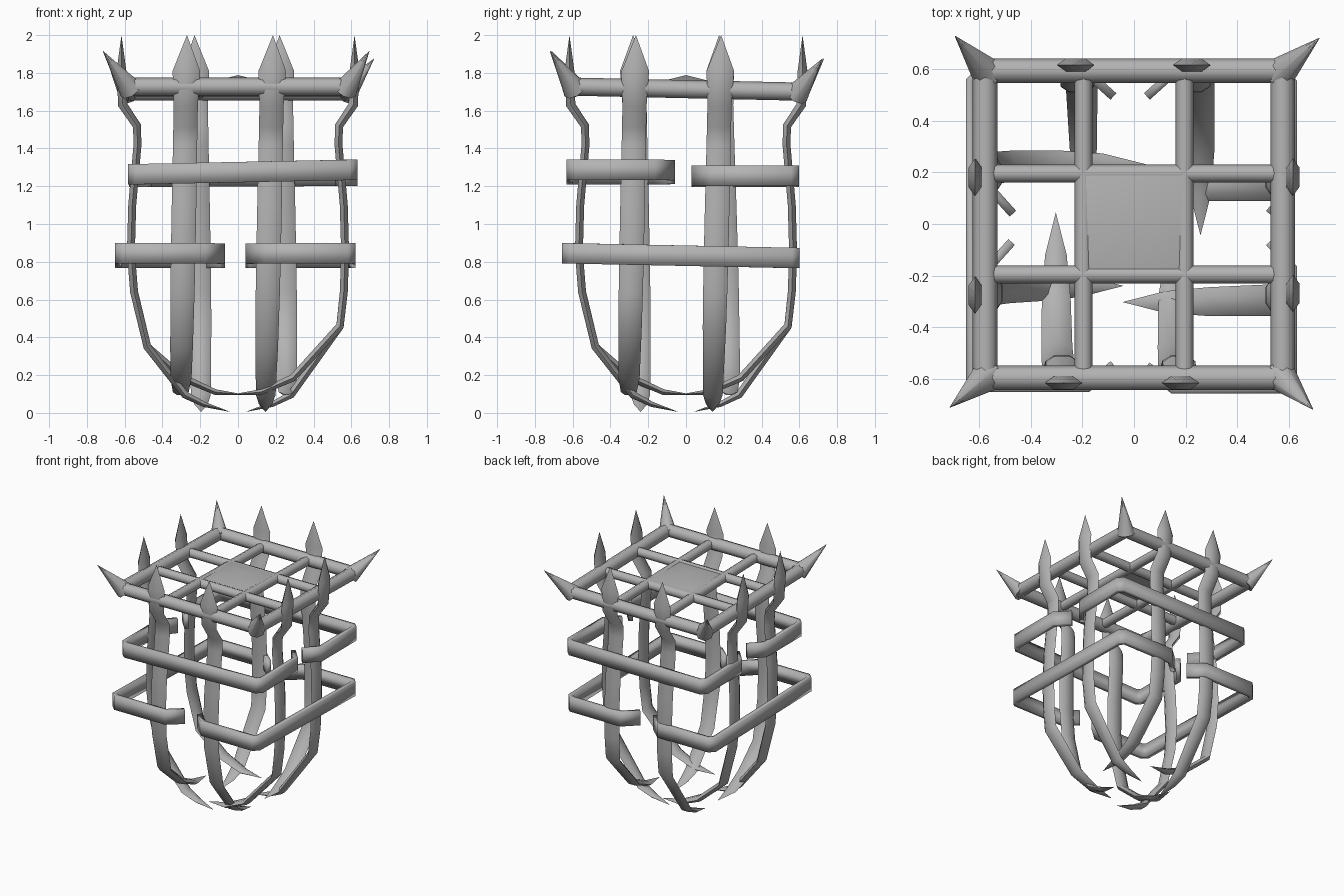
import bpy, bmesh, math
from mathutils import Vector, Matrix

cube = bpy.data.objects.get("Cube")
if cube:
    bpy.data.objects.remove(cube, do_unlink=True)

GREY = (0.45, 0.45, 0.45, 1)
metal = bpy.data.materials.new("grey_metal")
metal.use_nodes = True
metal.diffuse_color = GREY
metal.node_tree.nodes["Principled BSDF"].inputs["Base Color"].default_value = GREY


def finish(name, bm, angle=40):
    """Turn a bmesh into a named, shaded object."""
    bmesh.ops.remove_doubles(bm, verts=bm.verts, dist=0.0005)
    bmesh.ops.recalc_face_normals(bm, faces=bm.faces)
    mesh = bpy.data.meshes.new(name)
    bm.to_mesh(mesh)
    bm.free()
    mesh.materials.append(metal)
    obj = bpy.data.objects.new(name, mesh)
    bpy.context.collection.objects.link(obj)
    bpy.ops.object.select_all(action="DESELECT")
    obj.select_set(True)
    bpy.context.view_layer.objects.active = obj
    bpy.ops.object.shade_smooth_by_angle(angle=math.radians(angle))
    return obj


def tube(name, a, b, r1, r2, sides=8):
    """Straight round bar or spike from a to b."""
    a, b = Vector(a), Vector(b)
    d = b - a
    turn = d.to_track_quat("Z", "Y").to_matrix().to_4x4()
    bm = bmesh.new()
    bmesh.ops.create_cone(bm, cap_ends=True, segments=sides, radius1=r1, radius2=r2,
                          depth=d.length, matrix=Matrix.Translation((a + b) / 2) @ turn)
    return finish(name, bm, 50)


def rib(name, turn, profile, lat_top, lat_bottom):
    """Sweep a lens section down a (depth, height, half width, half thickness) profile."""
    lens = [(1, 0), (.5, 1), (-.5, 1), (-1, 0), (-.5, -1), (.5, -1)]
    bm = bmesh.new()
    rings = []
    last = len(profile) - 1
    for i, (d, z, w, t) in enumerate(profile):
        p, q = profile[max(i - 1, 0)], profile[min(i + 1, last)]
        along = Vector((q[0] - p[0], q[1] - p[1])).normalized()
        lat = lat_bottom + (lat_top - lat_bottom) * z / 2
        ring = []
        for u, v in lens:
            depth = d - along.y * v * t
            height = z + along.x * v * t
            ring.append(bm.verts.new(turn @ Vector((lat + u * w, -depth, height))))
        rings.append(ring)
    for r, s in zip(rings, rings[1:]):
        for k in range(6):
            j = (k + 1) % 6
            bm.faces.new((r[k], r[j], s[j], s[k]))
    bmesh.ops.dissolve_degenerate(bm, dist=0.0005, edges=bm.edges)
    return finish(name, bm)


def band(name, turn, depth, lo, hi, end, z_lo, z_hi):
    """U-shaped strap around one side, its ends hooked inward."""
    c, half = 0.03, 0.054
    path = [(lo + .09, end), (lo, end + .1), (lo, depth - c), (lo + c, depth),
            (hi - c, depth), (hi, depth - c), (hi, end + .1), (hi - .09, end)]
    bm = bmesh.new()
    pairs = []
    for lat, d in path:
        z = z_lo + (z_hi - z_lo) * (lat - lo) / (hi - lo)
        pairs.append([bm.verts.new(turn @ Vector((lat, -d, z + s))) for s in (-half, half)])
    for p, q in zip(pairs, pairs[1:]):
        bm.faces.new((p[0], q[0], q[1], p[1]))
    obj = finish(name, bm, 30)
    solid = obj.modifiers.new("thickness", "SOLIDIFY")
    solid.thickness = 0.034
    solid.offset = 0
    solid.use_even_offset = True
    return obj


# Rib outlines: shared upper part, then two elbows and two kinds of tip
upper = [(.617, 2.0, 0, 0), (.617, 1.81, .073, .026), (.61, 1.63, .064, .025),
         (.535, 1.52, .064, .022), (.532, 1.42, .064, .021), (.56, 1.1, .065, .021),
         (.567, .85, .065, .021)]
near_elbow = [(.55, .64, .064, .021), (.48, .35, .06, .021)]
far_elbow = [(.56, .64, .064, .021), (.54, .46, .062, .021)]
high_tip = [(.29, .185, .056, .02), (.12, .11, .042, .015), (-.045, .095, 0, 0)]
low_tip = [(.28, .095, .052, .02), (.18, .045, .035, .014), (.04, .005, 0, 0)]

# Each side: elbow, lateral (top, bottom) of its high-tip rib and low-tip rib
sides = {
    "front": (near_elbow, (-.27, -.305), (.185, .145)),
    "right": (far_elbow, (-.265, -.305), (.186, .14)),
    "back": (far_elbow, (-.22, -.26), (.23, .195)),
    "left": (near_elbow, (-.175, -.235), (.28, .24)),
}
# Straps: depth, lateral range, end depth, heights
straps = {
    "front": (.615, -.565, .615, .07, 1.263, 1.287),
    "right": (.605, -.64, .585, .05, .845, .82),
    "back": (.58, -.615, .56, .04, 1.255, 1.25),
    "left": (.635, -.585, .635, .08, .82, .845),
}
# The view's right side is +x, which is the model's left
label = {"front": "front", "right": "left", "back": "back", "left": "right"}
for i, (side, (elbow, high, low)) in enumerate(sides.items()):
    turn = Matrix.Rotation(math.pi / 2 * i, 3, "Z")
    rib(label[side] + "_hooked_rib", turn, upper + elbow + high_tip, *high)
    rib(label[side] + "_pointed_rib", turn, upper + elbow + low_tip, *low)
    band(label[side] + "_strap", turn, *straps[side])


def top_z(y):
    """Height of the slightly tilted top frame."""
    return 1.714 - 0.022 * y


# Top frame beams and corner spikes
corners = [(-.578, -.597), (.577, -.597), (.577, .595), (-.578, .595)]
tips = [(-.715, -.712, 1.915), (.695, -.72, 1.915), (.72, .722, 1.875), (-.695, .73, 1.875)]
points = [Vector((x, y, top_z(y))) for x, y in corners]
for i, name in enumerate(("front", "left", "back", "right")):
    a, b = points[i], points[(i + 1) % 4]
    over = (b - a).normalized() * 0.025
    tube(name + "_frame_beam", a - over, b + over, .048, .048)
    tip = Vector(tips[i])
    back = (tip - points[i]).normalized() * 0.025
    tube(f"corner_spike_{i + 1}", points[i] - back, tip, .066, .001)

# Crossing bars of the top grid
for s, name in ((-1, "first"), (1, "second")):
    o = s * .196
    tube(name + "_long_bar", (o, -.59, top_z(-.59)), (o, .59, top_z(.59)), .035, .035)
    tube(name + "_cross_bar", (-.57, o, top_z(o)), (.57, o, top_z(o)), .035, .035)

# Shallow raised plate in the centre of the grid
bm = bmesh.new()
bmesh.ops.create_cone(bm, cap_ends=True, segments=4, radius1=.2 * math.sqrt(2), radius2=0,
                      depth=.05, matrix=Matrix.Translation((0, 0, 1.763))
                      @ Matrix.Rotation(math.pi / 4, 4, "Z"))
finish("centre_plate", bm)
